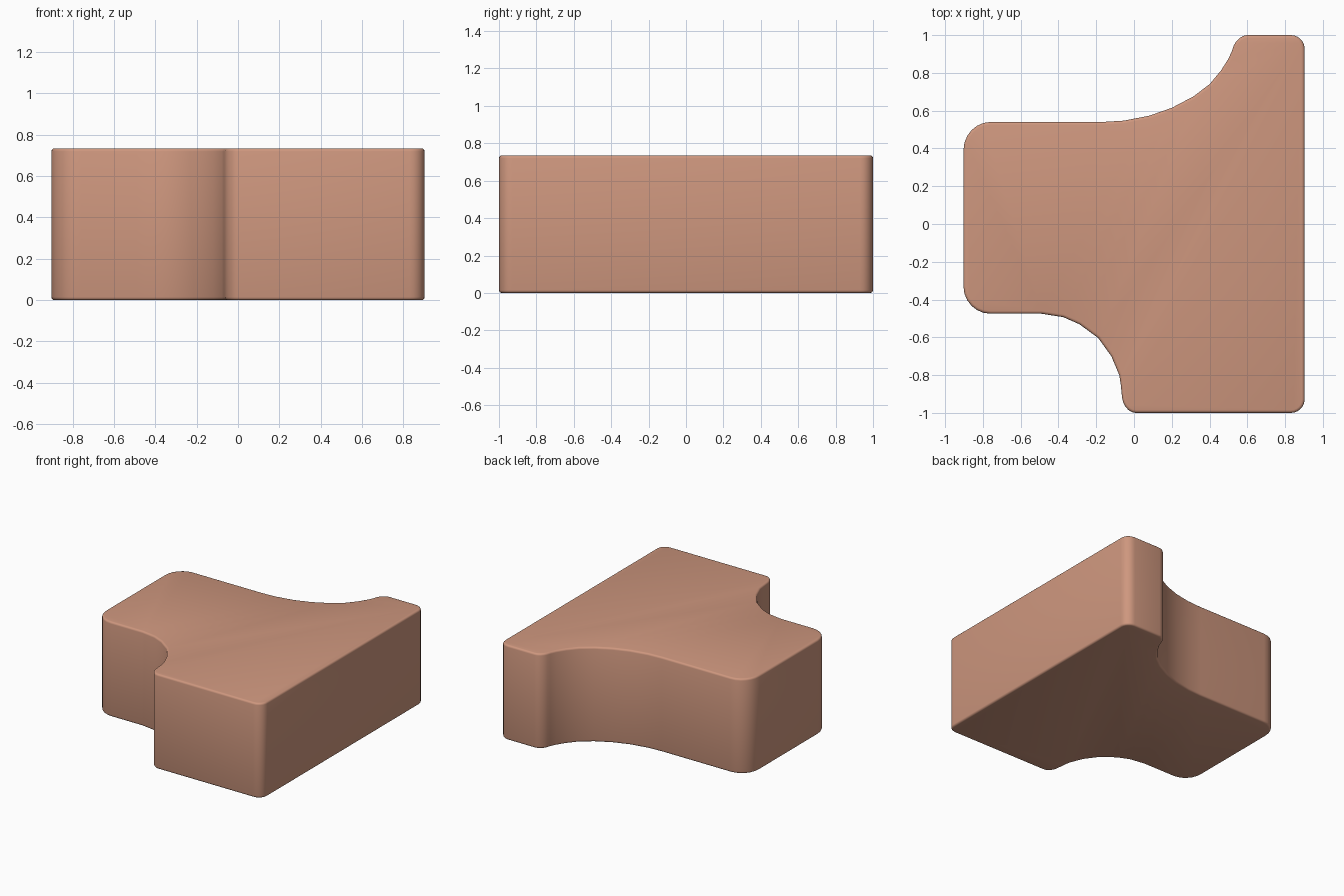
import bpy, bmesh
from mathutils import Vector

if "Cube" in bpy.data.objects:
    bpy.data.objects.remove(bpy.data.objects["Cube"])

HEIGHT = 0.735
EDGE = 0.015


def corner(start, tip, end, n=6, k=0.55):
    """Rounded corner from start to end, pulled towards tip."""
    a, t, b = Vector(start), Vector(tip), Vector(end)
    h1, h2 = a.lerp(t, k), b.lerp(t, k)
    pts = []
    for i in range(n + 1):
        u = i / n
        v = 1 - u
        pts.append(tuple(a * v**3 + h1 * 3 * v * v * u + h2 * 3 * v * u * u + b * u**3))
    return pts


# Outline seen from above, counter-clockwise from the front right corner
outline = (
    corner((0.83, -1.0), (0.903, -1.0), (0.903, -0.93))
    + corner((0.903, 0.93), (0.903, 1.0), (0.83, 1.0))
    + corner((0.60, 1.0), (0.535, 1.0), (0.52, 0.92), 5)
    # wide rear scoop
    + [(0.50, 0.875), (0.46, 0.812), (0.40, 0.74), (0.314, 0.675), (0.20, 0.615),
       (0.08, 0.573), (-0.055, 0.547), (-0.17, 0.54)]
    + corner((-0.76, 0.54), (-0.903, 0.54), (-0.903, 0.39))
    + corner((-0.903, -0.33), (-0.903, -0.475), (-0.76, -0.475))
    # tighter front scoop
    + [(-0.49, -0.475), (-0.375, -0.493), (-0.29, -0.53), (-0.19, -0.603),
       (-0.12, -0.70), (-0.078, -0.80), (-0.07, -0.85)]
    + corner((-0.063, -0.92), (-0.055, -1.0), (0.01, -1.0), 5)
)

# Extrude the outline into a solid block
bm = bmesh.new()
base = bm.faces.new([bm.verts.new((x, y, 0)) for x, y in outline])
top = bmesh.ops.extrude_face_region(bm, geom=[base], use_keep_orig=True)
bmesh.ops.translate(bm, vec=(0, 0, HEIGHT),
                    verts=[g for g in top["geom"] if isinstance(g, bmesh.types.BMVert)])
bmesh.ops.recalc_face_normals(bm, faces=bm.faces[:])

# Soften the upper and lower rims
rims = [e for e in bm.edges if abs(e.verts[0].co.z - e.verts[1].co.z) < 1e-4]
bmesh.ops.bevel(bm, geom=rims, offset=EDGE, offset_type='OFFSET', segments=3,
                profile=0.5, affect='EDGES')

mesh = bpy.data.meshes.new("scooped_block")
bm.to_mesh(mesh)
bm.free()
block = bpy.data.objects.new("scooped_block", mesh)
bpy.context.collection.objects.link(block)
mesh.shade_smooth()

# Terracotta colour
clay = bpy.data.materials.new("terracotta")
clay.diffuse_color = (0.62, 0.31, 0.21, 1)
clay.use_nodes = True
clay.node_tree.nodes["Principled BSDF"].inputs["Base Color"].default_value = clay.diffuse_color
mesh.materials.append(clay)
